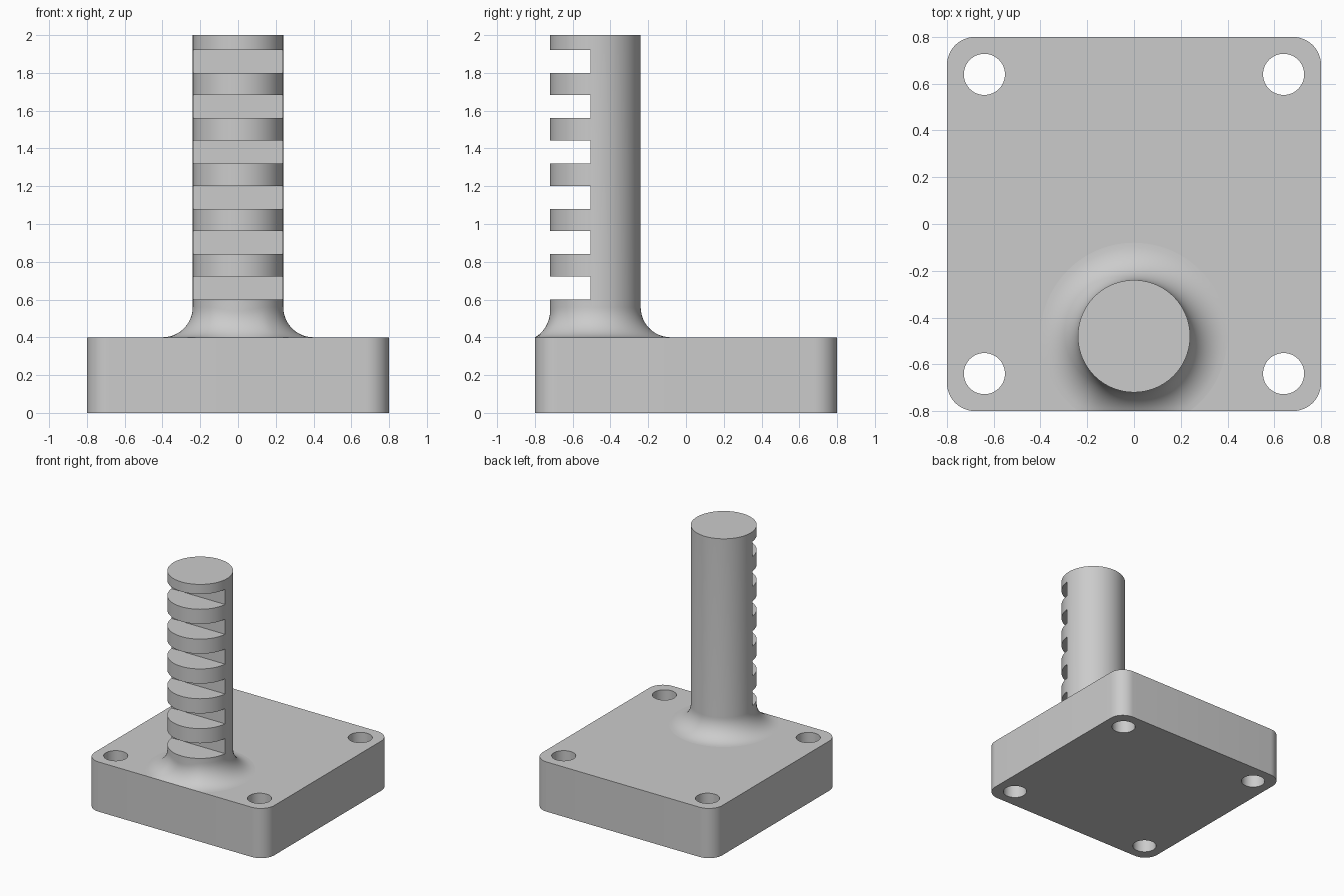
import bpy
import bmesh
from math import cos, sin, pi, sqrt
from mathutils import Matrix

default = bpy.data.objects.get("Cube")
if default:
    bpy.data.objects.remove(default, do_unlink=True)

grey = bpy.data.materials.new("light grey")
grey.use_nodes = True
grey.diffuse_color = (0.6, 0.6, 0.6, 1)
grey.node_tree.nodes["Principled BSDF"].inputs["Base Color"].default_value = (0.6, 0.6, 0.6, 1)

HALF, THICK, TOP = 0.8, 0.4, 2.0
POST_Y, POST_R, FILLET = -0.48, 0.24, 0.16


def make_object(name, bm):
    bmesh.ops.recalc_face_normals(bm, faces=bm.faces)
    mesh = bpy.data.meshes.new(name)
    bm.to_mesh(mesh)
    bm.free()
    mesh.materials.append(grey)
    obj = bpy.data.objects.new(name, mesh)
    bpy.context.collection.objects.link(obj)
    return obj


def add_box(bm, lo, hi):
    size = [b - a for a, b in zip(lo, hi)]
    mid = [(a + b) / 2 for a, b in zip(lo, hi)]
    matrix = Matrix.Translation(mid) @ Matrix.Diagonal((*size, 1))
    bmesh.ops.create_cube(bm, size=1, matrix=matrix)


def cut_and_smooth(obj, cutter):
    cutter.hide_render = True
    mod = obj.modifiers.new("cut", 'BOOLEAN')
    mod.operation, mod.solver, mod.object = 'DIFFERENCE', 'EXACT', cutter
    bpy.ops.object.select_all(action='DESELECT')
    bpy.context.view_layer.objects.active = obj
    obj.select_set(True)
    bpy.ops.object.modifier_apply(modifier=mod.name)
    bpy.data.objects.remove(cutter, do_unlink=True)
    bpy.ops.object.shade_smooth_by_angle(angle=pi / 6)


# Base plate with rounded vertical corners
bm = bmesh.new()
add_box(bm, (-HALF, -HALF, 0), (HALF, HALF, THICK))
upright = [e for e in bm.edges if abs(e.verts[0].co.z - e.verts[1].co.z) > 0.1]
bmesh.ops.bevel(bm, geom=upright, offset=0.12, segments=12, profile=0.5, affect='EDGES')
plate = make_object("base_plate", bm)

# Four bolt holes
bm = bmesh.new()
for x in (-0.64, 0.64):
    for y in (-0.64, 0.64):
        bmesh.ops.create_cone(bm, cap_ends=True, segments=48, radius1=0.088, radius2=0.088,
                              depth=1, matrix=Matrix.Translation((x, y, THICK / 2)))
cut_and_smooth(plate, make_object("hole_cutter", bm))

# Round post flaring into the plate; the flare narrows where it meets the front edge
bm = bmesh.new()
SEGMENTS, STEPS = 96, 12
columns = []
for i in range(SEGMENTS):
    a = 2 * pi * i / SEGMENTS
    reach = POST_R + FILLET
    if sin(a) < 0:
        reach = min(reach, (HALF + POST_Y) / -sin(a))
    run = reach - POST_R
    drop = sqrt(FILLET ** 2 - (FILLET - run) ** 2)
    profile = []
    for s in range(STEPS + 1):
        t = s / STEPS
        # Even steps along the arc from the foot up to the tangent point
        end = math_angle = pi / 2 if run >= FILLET - 1e-6 else None
        if end is None:
            from math import asin
            end = asin(drop / FILLET)
        b = end * (1 - t)
        profile.append((POST_R + FILLET * (1 - cos(b)), THICK + drop - FILLET * sin(b)))
    profile.append((POST_R, TOP))
    columns.append([bm.verts.new((r * cos(a), POST_Y + r * sin(a), z)) for r, z in profile])
for i, col in enumerate(columns):
    nxt = columns[(i + 1) % SEGMENTS]
    for j in range(len(col) - 1):
        bm.faces.new((col[j], nxt[j], nxt[j + 1], col[j + 1]))
bm.faces.new([c[0] for c in columns])
bm.faces.new([c[-1] for c in columns])
post = make_object("notched_post", bm)

# Six evenly spaced notches in the front of the post
bm = bmesh.new()
for i in range(6):
    z = 0.6 + 0.24 * i
    add_box(bm, (-0.5, -1, z), (0.5, -0.505, z + 0.122))
cut_and_smooth(post, make_object("notch_cutter", bm))
